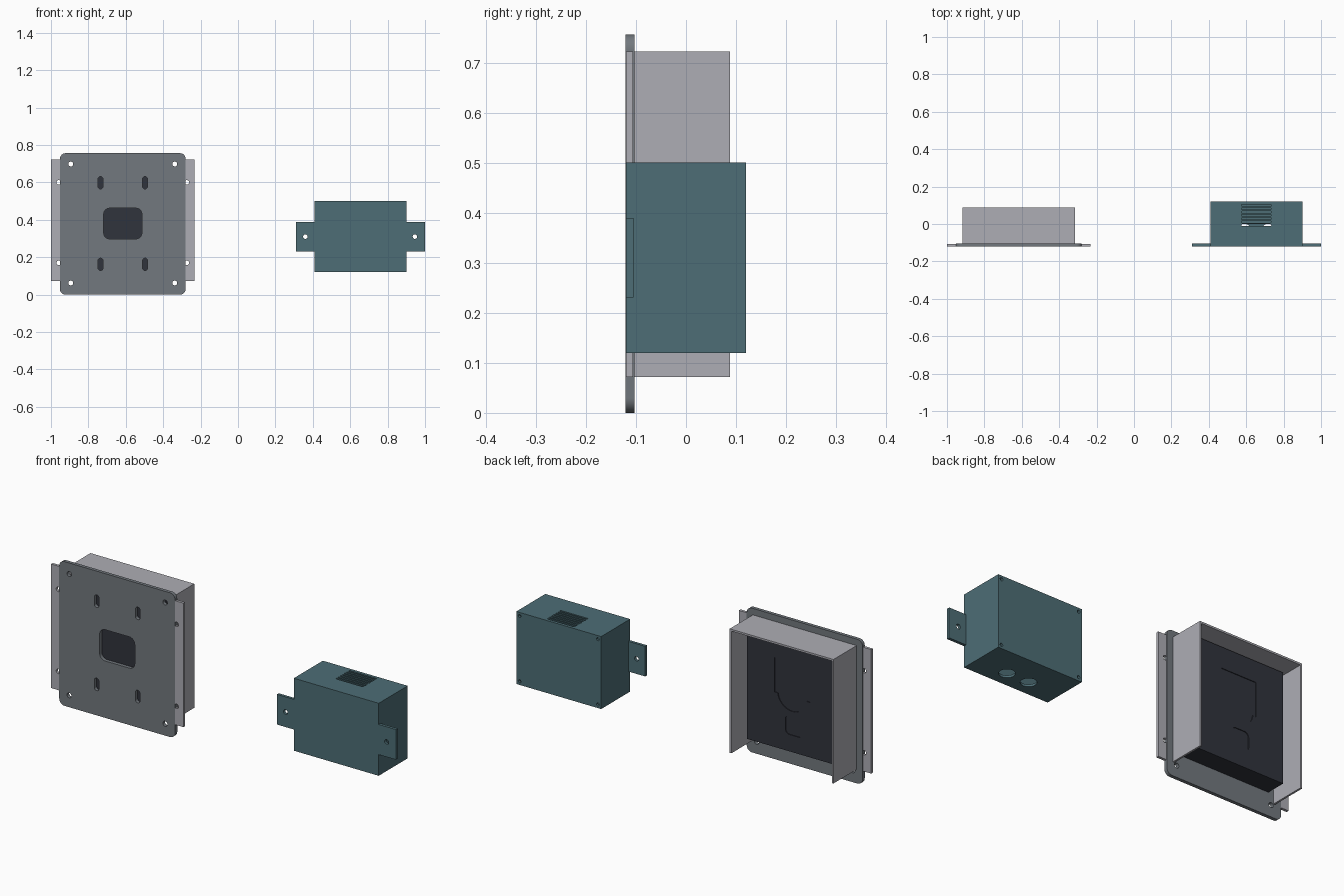
import bpy, bmesh
from math import cos, sin, pi

if "Cube" in bpy.data.objects:
    bpy.data.objects.remove(bpy.data.objects["Cube"])


def material(name, rgb):
    m = bpy.data.materials.new(name)
    m.diffuse_color = (*rgb, 1)
    m.use_nodes = True
    m.node_tree.nodes["Principled BSDF"].inputs["Base Color"].default_value = m.diffuse_color
    return m


PLATE = material("plate_grey", (0.17, 0.19, 0.21))
TRAY = material("tray_grey", (0.42, 0.42, 0.46))
DARK = material("dark_panel", (0.03, 0.033, 0.045))
TEAL = material("teal_case", (0.075, 0.155, 0.18))


def rect(x0, x1, z0, z1):
    return [(x0, z0), (x1, z0), (x1, z1), (x0, z1)]


def circle(cx, cz, r, n=32):
    return [(cx + r * cos(2 * pi * i / n), cz + r * sin(2 * pi * i / n)) for i in range(n)]


def rounded(cx, cz, w, h, r, n=8):
    pts = []
    for q, (sx, sz) in enumerate([(1, 1), (-1, 1), (-1, -1), (1, -1)]):
        for i in range(n + 1):
            a = (q + i / n) * pi / 2
            p = (cx + sx * (w / 2 - r) + r * cos(a), cz + sz * (h / 2 - r) + r * sin(a))
            if not pts or abs(p[0] - pts[-1][0]) + abs(p[1] - pts[-1][1]) > 1e-5:
                pts.append(p)
    if abs(pts[0][0] - pts[-1][0]) + abs(pts[0][1] - pts[-1][1]) < 1e-5:
        pts.pop()
    return pts


def prisms(name, profiles, lo, hi, mat=None, axis="y"):
    """Extrude flat profiles along y (x-z outlines) or z (x-y outlines)."""
    bm = bmesh.new()
    for prof in profiles:
        place = lambda p, d: (p[0], d, p[1]) if axis == "y" else (p[0], p[1], d)
        a = [bm.verts.new(place(p, lo)) for p in prof]
        b = [bm.verts.new(place(p, hi)) for p in prof]
        bm.faces.new(a)
        bm.faces.new(b[::-1])
        for i in range(len(a)):
            j = (i + 1) % len(a)
            bm.faces.new((a[i], b[i], b[j], a[j]))
    bmesh.ops.recalc_face_normals(bm, faces=bm.faces)
    me = bpy.data.meshes.new(name)
    bm.to_mesh(me)
    bm.free()
    ob = bpy.data.objects.new(name, me)
    bpy.context.collection.objects.link(ob)
    if mat:
        me.materials.append(mat)
    return ob


def cut(ob, profiles, lo, hi, axis="y"):
    tool = prisms("cutter", profiles, lo, hi, axis=axis)
    tool.hide_render = True
    m = ob.modifiers.new("cut", "BOOLEAN")
    m.operation, m.solver, m.object = "DIFFERENCE", "EXACT", tool
    bpy.context.view_layer.objects.active = ob
    bpy.ops.object.modifier_apply(modifier="cut")
    bpy.data.objects.remove(tool)


def smooth(ob):
    bpy.ops.object.select_all(action="DESELECT")
    ob.select_set(True)
    bpy.context.view_layer.objects.active = ob
    bpy.ops.object.shade_smooth_by_angle()


CX = -0.616  # centre line of the mounting assembly

# Mounting plate with screw holes, slots and central window
plate = prisms("mounting_plate", [rounded(CX, 0.378, 0.672, 0.756, 0.03)], -0.121, -0.103, PLATE)
holes = [circle(CX + s * 0.278, z, 0.013) for s in (-1, 1) for z in (0.062, 0.698)]
slots = [rounded(CX + s * 0.119, z, 0.026, 0.066, 0.0129) for s in (-1, 1) for z in (0.162, 0.598)]
cut(plate, holes + slots + [rounded(CX, 0.38, 0.204, 0.164, 0.032)], -0.2, -0.05)
smooth(plate)

# Three-sided hood, open at the back and the bottom
L, R, B, T, W = -0.917, -0.315, 0.072, 0.722, 0.010
prisms("hood", [[(L, B), (L, T), (R, T), (R, B), (R - W, B), (R - W, T - W), (L + W, T - W), (L + W, B)]],
       -0.12, 0.088, TRAY)

# Side flanges of the hood
for side, x0, x1 in (("left", -1.0, L), ("right", R, -0.232)):
    flange = prisms(side + "_flange", [rect(x0, x1, B, T)], -0.12, -0.106, TRAY)
    cut(flange, [circle((x0 + x1) / 2, z, 0.012) for z in (0.17, 0.60)], -0.2, 0)

# Dark device body with shallow recesses on its back
body = prisms("device_body", [rect(CX - 0.262, CX + 0.262, 0.122, 0.70)], -0.103, 0.0, DARK)
cut(body, [rect(CX - 0.102, CX + 0.102, 0.41, 0.59), rounded(CX - 0.01, 0.26, 0.1, 0.1, 0.025)], -0.004, 0.05)
cut(body, [circle(CX, 0.42, 0.085)], -0.0039, 0.05)

# Hollow teal case with vents on top and cable holes underneath
case = prisms("case", [rect(0.408, 0.9, 0.12, 0.5)], -0.12, 0.108, TEAL)
cut(case, [rect(0.42, 0.888, 0.132, 0.488)], -0.108, 0.2)
vents = [rounded(0.654, -0.006 + i * 0.0175, 0.16, 0.010, 0.0049, 4) for i in range(7)]
cut(case, vents, 0.45, 0.55, "z")
cut(case, [circle(x, -0.037, 0.038) for x in (0.59, 0.717)], 0.1, 0.15, "z")

# Case lid with four screw holes
lid = prisms("case_lid", [rect(0.408, 0.9, 0.12, 0.5)], 0.108, 0.12, TEAL)
cut(lid, [circle(x, z, 0.008, 20) for x in (0.427, 0.881) for z in (0.139, 0.481)], 0.1, 0.2)

# Mounting ears on the case
for side, x0, x1, hx in (("left", 0.31, 0.408, 0.36), ("right", 0.9, 1.0, 0.946)):
    ear = prisms(side + "_ear", [rect(x0, x1, 0.231, 0.389)], -0.12, -0.105, TEAL)
    cut(ear, [circle(hx, 0.31, 0.012)], -0.2, 0)
